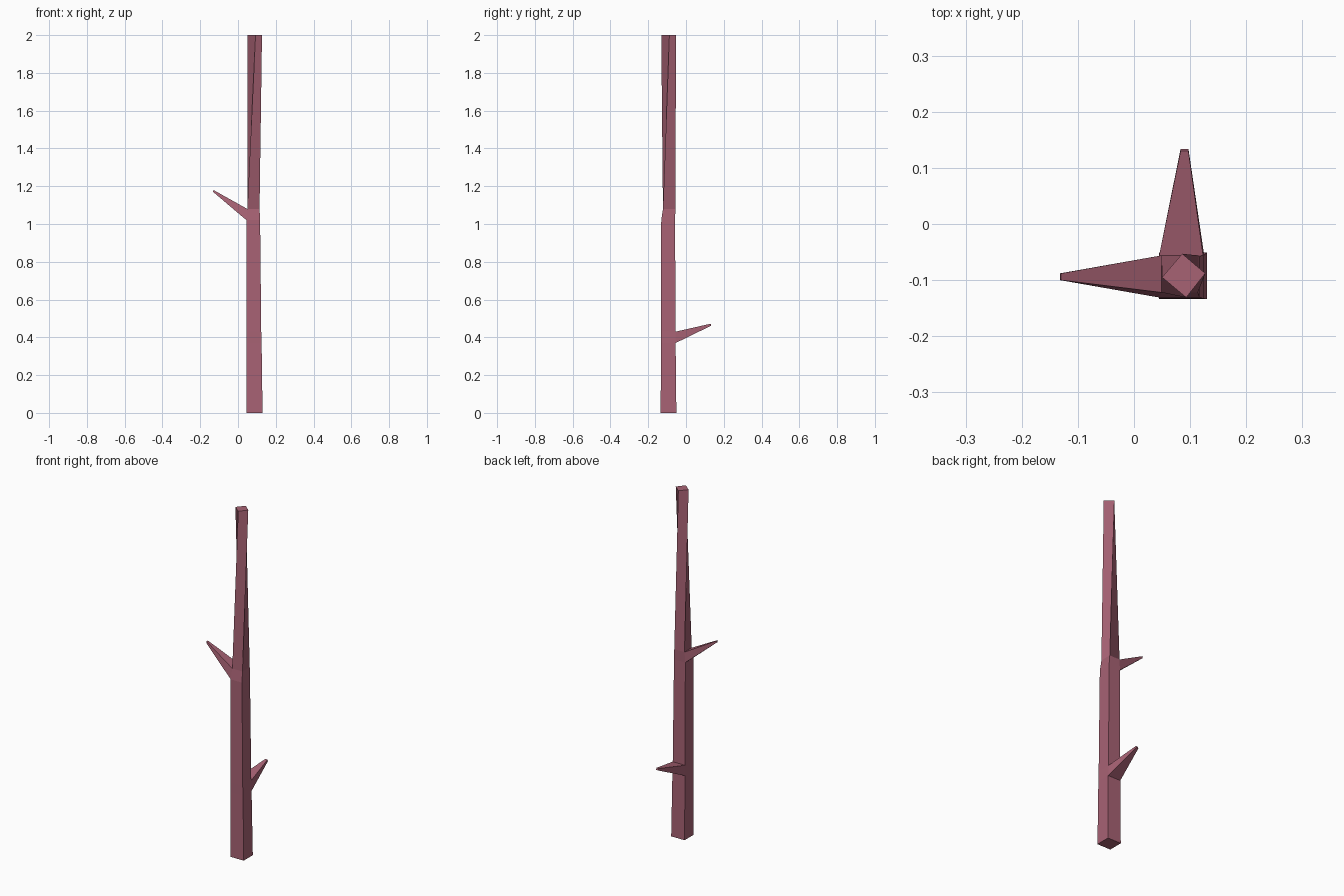
import bpy, bmesh

if "Cube" in bpy.data.objects:
    bpy.data.objects.remove(bpy.data.objects["Cube"])

mat = bpy.data.materials.new("dusky red bark")
mat.diffuse_color = (0.39, 0.123, 0.175, 1)
mat.use_nodes = True
mat.node_tree.nodes["Principled BSDF"].inputs["Base Color"].default_value = mat.diffuse_color

bm = bmesh.new()


def ring(x0, x1, y0, y1, z):
    # front-left, front-right, back-right, back-left
    return [bm.verts.new(p) for p in ((x0, y0, z), (x1, y0, z), (x1, y1, z), (x0, y1, z))]


def bridge(a, b, skip=None):
    for i in range(4):
        if i != skip:
            j = (i + 1) % 4
            bm.faces.new((a[i], a[j], b[j], b[i]))


def branch(root, tip):
    end = [bm.verts.new(p) for p in tip]
    bridge(root, end)
    bm.faces.new(end)


# trunk sections, the last one twisted to a diamond
r0 = ring(0.045, 0.13, -0.134, -0.051, 0)
r1 = ring(0.045, 0.125, -0.133, -0.055, 0.37)
r2 = ring(0.045, 0.123, -0.133, -0.055, 0.43)
r3 = ring(0.045, 0.117, -0.131, -0.058, 1.02)
r4 = ring(0.049, 0.114, -0.122, -0.056, 1.08)
top = [bm.verts.new((x, y, 2)) for x, y in
       ((0.093, -0.131), (0.127, -0.088), (0.086, -0.053), (0.05, -0.095))]
bm.faces.new(r0)
bridge(r0, r1)
bridge(r1, r2, skip=2)   # back opening for the low branch
bridge(r2, r3)
bridge(r3, r4, skip=3)   # left opening for the high branch
bridge(r4, top)
bm.faces.new(top)

# low branch to the back
branch((r1[2], r1[3], r2[3], r2[2]),
       ((0.097, 0.134, 0.462), (0.083, 0.134, 0.462), (0.083, 0.13, 0.472), (0.097, 0.13, 0.472)))
# high branch to the left
branch((r3[3], r3[0], r4[0], r4[3]),
       ((-0.132, -0.088, 1.17), (-0.132, -0.1, 1.17), (-0.13, -0.1, 1.18), (-0.13, -0.088, 1.18)))

bmesh.ops.recalc_face_normals(bm, faces=bm.faces[:])
mesh = bpy.data.meshes.new("bare_trunk")
bm.to_mesh(mesh)
bm.free()
mesh.materials.append(mat)
obj = bpy.data.objects.new("bare_trunk", mesh)
bpy.context.collection.objects.link(obj)
